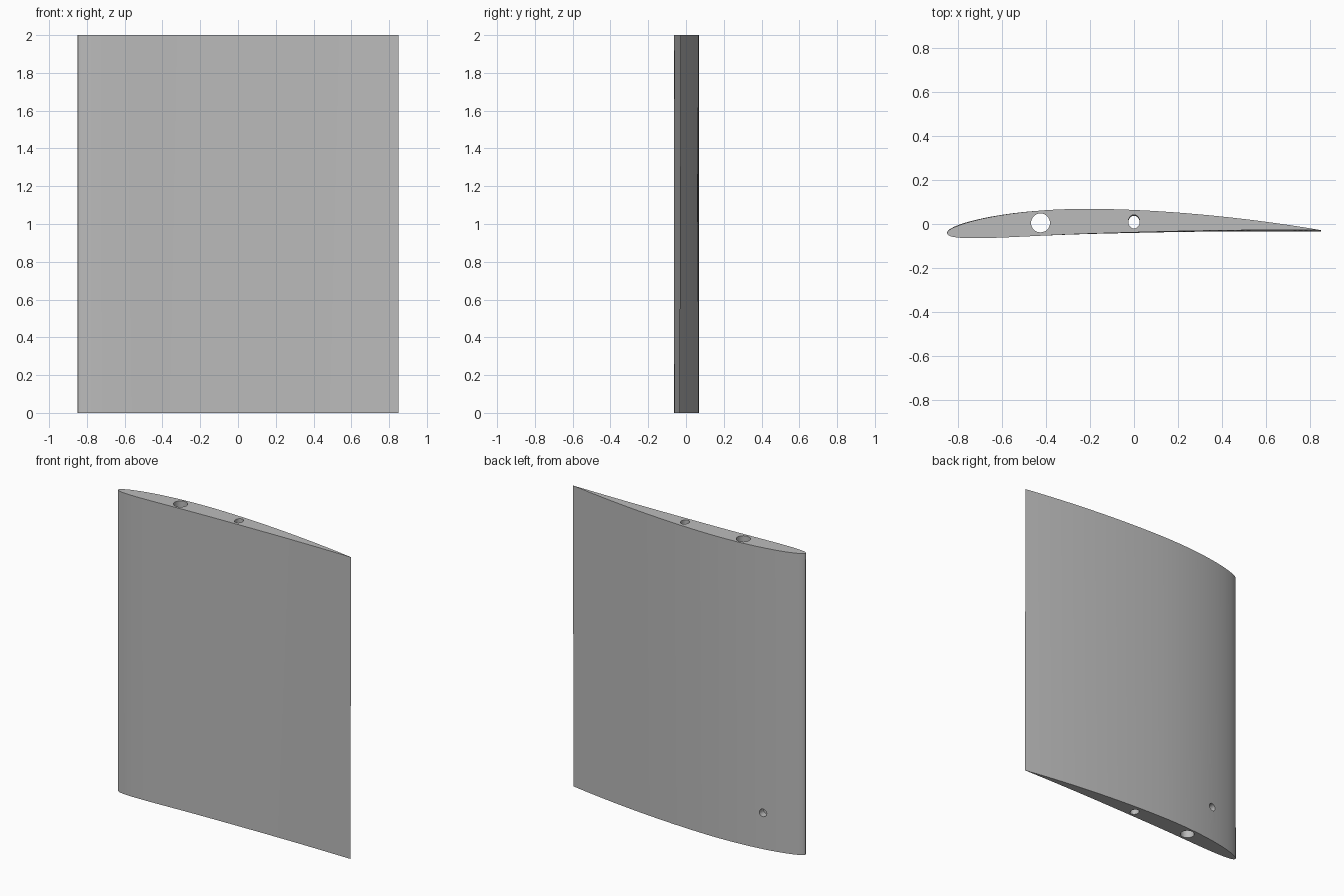
import bpy, bmesh, math
from mathutils import Vector

if "Cube" in bpy.data.objects:
    bpy.data.objects.remove(bpy.data.objects["Cube"])

CHORD, SPAN = 1.7, 2.0
THICK, CAMBER, PEAK = 0.068, 0.029, 0.4
TWIST = 0.0055            # slight washout between the two ends
PIVOT = -0.425            # quarter chord

grey = bpy.data.materials.new("plain_grey")
grey.use_nodes = True
colour = (0.5, 0.5, 0.5, 1)
grey.diffuse_color = colour
grey.node_tree.nodes["Principled BSDF"].inputs["Base Color"].default_value = colour


def surface(u, side):
    """Point on the upper (+1) or lower (-1) airfoil surface at chord fraction u."""
    half = 5 * THICK * (0.2969 * math.sqrt(u) - 0.126 * u - 0.3516 * u**2
                        + 0.2843 * u**3 - 0.1036 * u**4)
    edge = PEAK if u < PEAK else 1 - PEAK
    mean = CAMBER * (1 - ((u - PEAK) / edge) ** 2)
    return (u - 0.5) * CHORD, -0.042 + 0.014 * u + CHORD * (mean + side * half)


def section():
    n = 44
    us = [(1 - math.cos(math.pi * i / n)) / 2 for i in range(n + 1)]
    return [surface(u, 1) for u in reversed(us)] + [surface(u, -1) for u in us[1:-1]]


def finish(bm, name):
    bmesh.ops.recalc_face_normals(bm, faces=bm.faces)
    mesh = bpy.data.meshes.new(name)
    bm.to_mesh(mesh)
    bm.free()
    mesh.materials.append(grey)
    obj = bpy.data.objects.new(name, mesh)
    bpy.context.collection.objects.link(obj)
    return obj


def rod(name, start, end, rx, ry):
    """Elliptic cutter running between two points."""
    start, end = Vector(start), Vector(end)
    axis = end - start
    bm = bmesh.new()
    bmesh.ops.create_cone(bm, cap_ends=True, segments=32, radius1=1, radius2=1,
                          depth=axis.length)
    bmesh.ops.scale(bm, vec=(rx, ry, 1), verts=bm.verts)
    turn = Vector((0, 0, 1)).rotation_difference(axis).to_matrix()
    bmesh.ops.rotate(bm, matrix=turn, verts=bm.verts)
    bmesh.ops.translate(bm, vec=(start + end) / 2, verts=bm.verts)
    obj = finish(bm, name)
    obj.hide_render = True
    return obj


# Wing panel: lofted airfoil with a slight twist
bm = bmesh.new()
rings = []
for z in (0, SPAN / 2, SPAN):
    slope = TWIST * (1 - z / SPAN)
    rings.append([bm.verts.new((x, y - slope * (x - PIVOT), z)) for x, y in section()])
for low, high in zip(rings, rings[1:]):
    for i in range(len(low)):
        j = (i + 1) % len(low)
        bm.faces.new((low[i], low[j], high[j], high[i]))
bm.faces.new(rings[0])
bm.faces.new(rings[-1])
wing = finish(bm, "wing_panel")

# Two spar holes along the span and a blind pin hole in the upper skin
cutters = [
    rod("main_spar_cutter", (PIVOT, 0.005, -0.1), (PIVOT, 0.005, SPAN + 0.1), 0.043, 0.043),
    rod("rear_spar_cutter", (0, 0.006, -0.1), (0, 0.011, SPAN + 0.1), 0.026, 0.031),
    rod("pin_hole_cutter", (-0.595, 0.0, 0.24), (-0.595, 0.15, 0.24), 0.025, 0.025),
]
bpy.context.view_layer.objects.active = wing
wing.select_set(True)
for cutter in cutters:
    mod = wing.modifiers.new(cutter.name, "BOOLEAN")
    mod.operation, mod.solver, mod.object = "DIFFERENCE", "EXACT", cutter
    bpy.ops.object.modifier_apply(modifier=mod.name)
for cutter in cutters:
    bpy.data.objects.remove(cutter)

bpy.ops.object.select_all(action="DESELECT")
wing.select_set(True)
bpy.ops.object.shade_smooth_by_angle(angle=math.radians(30))
